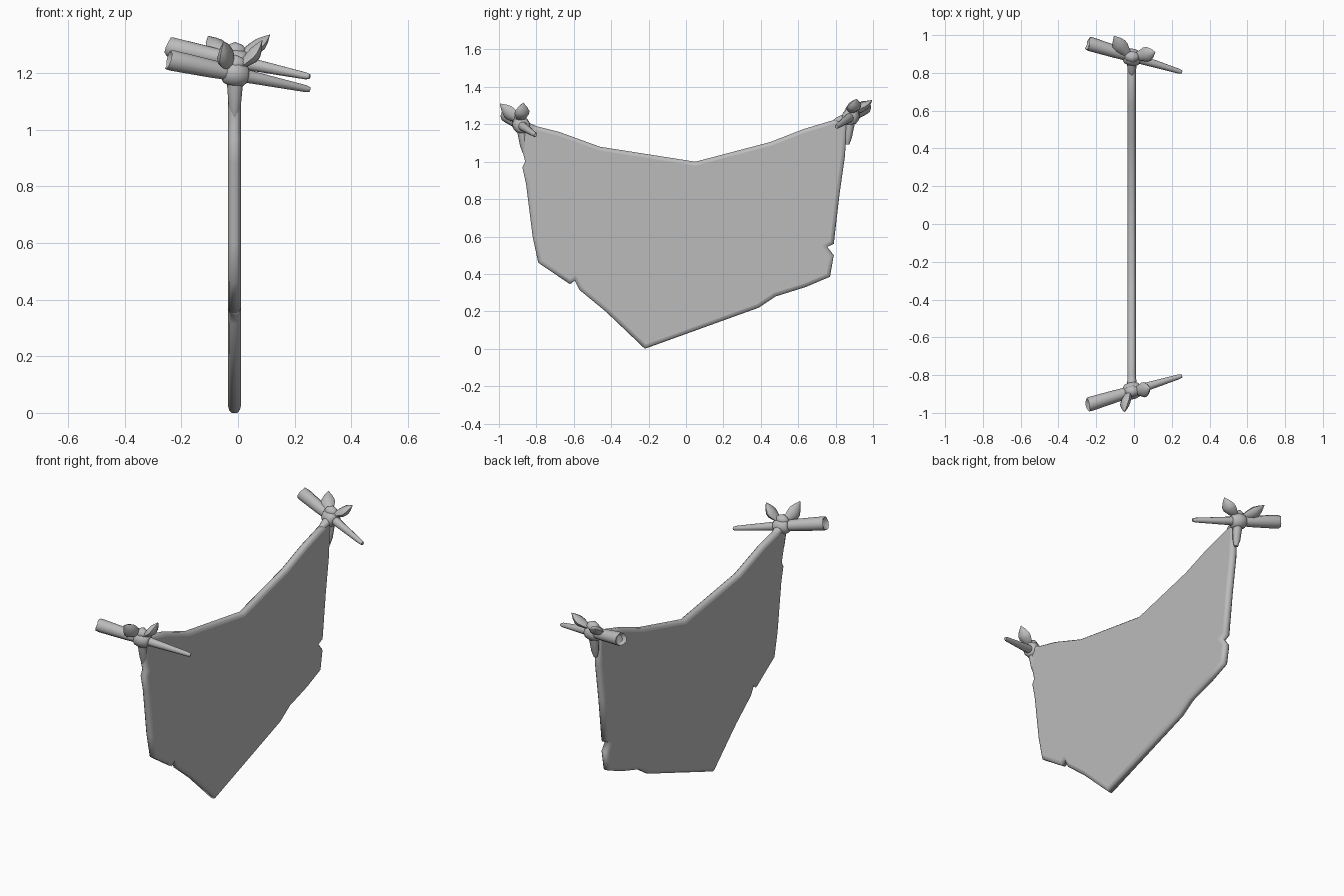
import bpy, bmesh, math, random
from mathutils import Vector

if "Cube" in bpy.data.objects:
    bpy.data.objects.remove(bpy.data.objects["Cube"])

random.seed(4)
grey = bpy.data.materials.new("plain grey")
grey.diffuse_color = (0.5, 0.5, 0.5, 1)
grey.use_nodes = True
grey.node_tree.nodes["Principled BSDF"].inputs["Base Color"].default_value = grey.diffuse_color


def finish(name, bm, angle=None):
    bmesh.ops.recalc_face_normals(bm, faces=bm.faces[:])
    me = bpy.data.meshes.new(name)
    bm.to_mesh(me)
    bm.free()
    me.materials.append(grey)
    if angle:
        for p in me.polygons:
            p.use_smooth = True
        me.set_sharp_from_angle(angle=math.radians(angle))
    ob = bpy.data.objects.new(name, me)
    bpy.context.collection.objects.link(ob)
    return ob


def bridge(bm, rings):
    faces = []
    for r, q in zip(rings, rings[1:]):
        n = len(r)
        for i in range(n):
            faces.append(bm.faces.new((r[i], r[(i + 1) % n], q[(i + 1) % n], q[i])))
    return faces


def loft(name, a, b, prof, n=10, flat=1.0, wide=(1, 0, 0), bow=(0, 0, 0), rag=0.0, angle=45):
    """Solid of elliptical rings along a-b; prof holds (position, radius)."""
    a, b, bow = Vector(a), Vector(b), Vector(bow)
    d = (b - a).normalized()
    u = Vector(wide)
    u = (u - d * u.dot(d)).normalized()
    v = d.cross(u)
    bm = bmesh.new()
    rings = []
    for k, (t, r) in enumerate(prof):
        c = a.lerp(b, t) + bow * math.sin(math.pi * min(max(t, 0), 1))
        ring = []
        for i in range(n):
            w = 2 * math.pi * i / n
            p = c + (u * math.cos(w) + v * math.sin(w) * flat) * r
            if k < 2 and rag:
                p += d * random.uniform(-rag, rag)
            ring.append(bm.verts.new(p))
        rings.append(ring)
    bridge(bm, rings)
    bm.faces.new(rings[0])
    bm.faces.new(rings[-1])
    return finish(name, bm, angle)


# hanging cloth: torn outline (y, z) with rounded edges
outline = [(-.84, 1.2), (-.68, 1.16), (-.46, 1.08), (.05, 1.0), (.45, 1.105), (.63, 1.175),
           (.83, 1.235), (.86, 1.22), (.85, 1.03), (.82, .82), (.79, .56), (.755, .545),
           (.79, .5), (.77, .385), (.64, .33), (.48, .28), (.39, .22), (-.22, .0),
           (-.43, .2), (-.57, .315), (-.595, .365), (-.62, .345), (-.79, .46), (-.82, .6),
           (-.855, .88), (-.875, .97), (-.86, 1.0), (-.88, 1.08), (-.88, 1.2)]


def inset(pts, dist):
    res, n = [], len(pts)
    for i in range(n):
        p, q, r = (Vector(pts[(i + k) % n]) for k in (-1, 0, 1))
        e, f = (q - p).normalized(), (r - q).normalized()
        n1, n2 = Vector((e.y, -e.x)), Vector((f.y, -f.x))
        m = (n1 + n2).normalized()
        res.append(q + m * dist / max(m.dot(n1), 0.75))
    return res


bm = bmesh.new()
rings = []
for x, off in ((-.035, .02), (-.031, .008), (-.022, 0), (-.003, 0), (.006, .008), (.01, .02)):
    rings.append([bm.verts.new((x, p.x, p.y)) for p in inset(outline, off)])
for f in bridge(bm, rings):
    f.smooth = True
bm.faces.new(rings[0])
bm.faces.new(rings[-1])
finish("cloth", bm)

# both corners: stick, knot, knot ends and gathered cloth
leaf = [(0, .014), (.2, .027), (.45, .04), (.62, .039), (.8, .025), (.93, .01), (1, .002)]
corners = [
    ("front", -1, 0.0, [((-.05, -.995, 1.31), (.3, 0, 1)), ((.085, -.87, 1.315), (0, 1, .2))]),
    ("back", 1, .045, [((-.105, .995, 1.33), (1, .2, 0)), ((.112, .91, 1.335), (0, 1, .3))]),
]
for label, s, dz, tips in corners:
    # tapered stick with a chipped hollow end
    thick = Vector((-.245, s * .957, 1.247 + dz))
    thin = Vector((.253, s * .804, 1.142 + dz))
    loft(label + "_stick", thick, thin,
         [(.03, .022), (0, .036), (.03, .038), (.3, .033), (.6, .023), (.97, .013), (1, .009)],
         n=10, rag=.006)
    k = Vector((-.01, s * .882, 1.197 + dz))
    d = (thin - thick).normalized()
    # band wrapped round the stick
    loft(label + "_wrap", k - d * .042, k + d * .042,
         [(0, .03), (.12, .041), (.5, .047), (.88, .041), (1, .03)], n=12)
    # knot lump on top
    c = k + Vector((0, s * .003, .035))
    loft(label + "_knot", c - Vector((.038, 0, 0)), c + Vector((.038, 0, 0)),
         [(0, .008), (.15, .022), (.5, .033), (.85, .022), (1, .008)], n=10, wide=(0, 0, 1), angle=70)
    # two pointed knot ends
    for i, (tip, wide) in enumerate(tips):
        base = c + Vector((.012 * (2 * i - 1), 0, -.012))
        loft(f"{label}_knot_end_{i + 1}", base, tip, leaf, n=8, flat=.6, wide=wide,
             bow=((2 * i - 1) * .008, 0, -.008), angle=50)
    # cloth gathered below the knot
    for y, z in ((.79, -.03), (.862, -.15)):
        loft(label + "_cloth_fold", k, (-.0125, s * y, k.z + z),
             [(0, .032), (.4, .026), (.75, .022), (1, .012)], n=8, flat=.9, angle=60)
